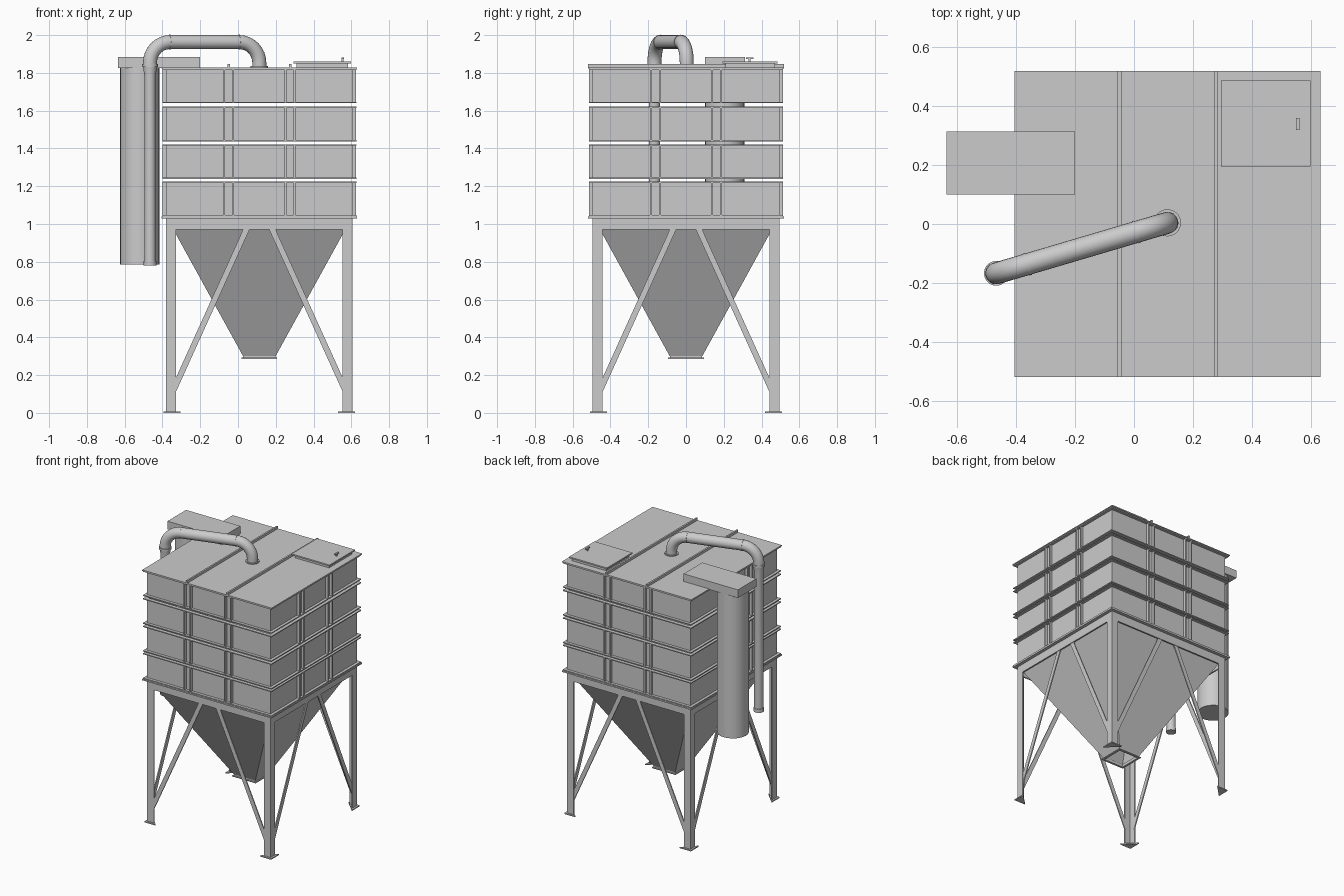
import bpy, bmesh
from math import pi, cos, sin
from mathutils import Vector, Matrix

if "Cube" in bpy.data.objects:
    bpy.data.objects.remove(bpy.data.objects["Cube"])

CX = 0.113                      # bin axis (x); everything square is built around it
TO_BIN = Matrix.Translation((CX, 0, 0))


def finish(name, bm, smooth=False):
    bmesh.ops.recalc_face_normals(bm, faces=bm.faces)
    me = bpy.data.meshes.new(name)
    bm.to_mesh(me)
    bm.free()
    ob = bpy.data.objects.new(name, me)
    bpy.context.collection.objects.link(ob)
    if smooth:
        bpy.context.view_layer.objects.active = ob
        ob.select_set(True)
        bpy.ops.object.shade_smooth_by_angle(angle=0.7)
        ob.select_set(False)
    return ob


def prism(name, pts, vec, turns=(0,), mat=TO_BIN):
    """Extrude a 3D polygon along vec; repeat by quarter turns about the bin axis."""
    vec = Vector(vec)
    for k in turns:
        bm = bmesh.new()
        a = [bm.verts.new(p) for p in pts]
        b = [bm.verts.new(Vector(p) + vec) for p in pts]
        bm.faces.new(a)
        bm.faces.new(b[::-1])
        for i in range(len(a)):
            j = (i + 1) % len(a)
            bm.faces.new((a[i], a[j], b[j], b[i]))
        bm.transform(mat @ Matrix.Rotation(k * pi / 2, 4, 'Z'))
        finish(name, bm)


def box(name, lo, hi, turns=(0,), mat=Matrix()):
    (x0, y0, z0), (x1, y1, z1) = lo, hi
    prism(name, [(x0, y0, z0), (x1, y0, z0), (x1, y1, z0), (x0, y1, z0)],
          (0, 0, z1 - z0), turns, mat)


def square_ring(name, profile):
    """Sweep a closed (half width, z) profile around the square bin."""
    bm = bmesh.new()
    rows = [[bm.verts.new((CX + sx * h, sy * h, z)) for h, z in profile]
            for sx, sy in ((-1, -1), (1, -1), (1, 1), (-1, 1))]
    n = len(profile)
    for c in range(4):
        r, s = rows[c], rows[(c + 1) % 4]
        for i in range(n):
            j = (i + 1) % n
            bm.faces.new((r[i], s[i], s[j], r[j]))
    finish(name, bm)


def tube(name, path, radii, sides=20):
    """Capped round tube through a path lying in one vertical plane."""
    bm = bmesh.new()
    path = [Vector(p) for p in path]
    flat = path[-1] - path[0]
    flat.z = 0
    side = Vector((-flat.y, flat.x, 0)).normalized() if flat.length > 1e-4 else Vector((0, 1, 0))
    rings = []
    for i, p in enumerate(path):
        t = (path[min(i + 1, len(path) - 1)] - path[max(i - 1, 0)]).normalized()
        up = t.cross(side)
        rings.append([bm.verts.new(p + radii[i] * (side * cos(a) + up * sin(a)))
                      for a in (2 * pi * k / sides for k in range(sides))])
    for r, s in zip(rings, rings[1:]):
        for k in range(sides):
            m = (k + 1) % sides
            bm.faces.new((r[k], r[m], s[m], s[k]))
    bm.faces.new(rings[0])
    bm.faces.new(rings[-1])
    finish(name, bm, True)


ALL = range(4)

# Four wall tiers, each flanged top and bottom, with paired vertical ribs
for z0, z1 in ((1.04, 1.225), (1.238, 1.422), (1.438, 1.622), (1.64, 1.822)):
    t = 0.007
    square_ring("wall_tier", [(0.514, z0), (0.514, z0 + t), (0.494, z0 + t), (0.494, z1 - t),
                              (0.514, z1 - t), (0.514, z1), (0.488, z1), (0.488, z0)])
    for c in (-0.162, 0.162):
        for u in (c - 0.024, c + 0.024):
            box("wall_rib", (u - 0.005, -0.513, z0 + t), (u + 0.005, -0.49, z1 - t), ALL, TO_BIN)

# Roof plate and its two seams
box("roof", (CX - 0.518, -0.518, 1.822), (CX + 0.518, 0.518, 1.829))
for x in (-0.049, 0.276):
    box("roof_seam", (x - 0.006, -0.518, 1.829), (x + 0.006, 0.518, 1.846))

# Base frame and hopper with outlet flange
square_ring("base_frame", [(0.494, 0.97), (0.494, 1.03), (0.518, 1.03), (0.518, 1.04),
                           (0.484, 1.04), (0.484, 0.97)])
square_ring("hopper", [(0.488, 1.03), (0.086, 0.30), (0.078, 0.30), (0.479, 1.03)])
square_ring("outlet_flange", [(0.086, 0.305), (0.086, 0.292), (0.094, 0.292), (0.094, 0.285),
                              (0.078, 0.285), (0.078, 0.305)])

# Angle-section legs, triangular feet and diagonal braces
h, w, t = 0.494, 0.053, 0.008
prism("leg", [(-h, -h, 0), (-h + w, -h, 0), (-h + w, -h + t, 0), (-h + t, -h + t, 0),
              (-h + t, -h + w, 0), (-h, -h + w, 0)], (0, 0, 1.03), ALL)
f = 0.507
prism("foot", [(-f, -f, 0), (-f + 0.09, -f, 0), (-f, -f + 0.09, 0)], (0, 0, 0.008), ALL)
for s in (-1, 1):
    prism("brace", [(s * 0.442, -0.49, 0.11), (s * 0.442, -0.49, 0.185),
                    (s * 0.104, -0.49, 0.93), (s * 0.085, -0.49, 0.975), (s * 0.05, -0.49, 0.975)],
          (0, 0.008, 0), ALL)

# Roof hatch with handle
box("hatch_curb", (0.31, 0.21, 1.829), (0.582, 0.47, 1.852))
box("hatch_lid", (0.294, 0.194, 1.850), (0.597, 0.485, 1.860))
box("hatch_handle_stem", (0.549, 0.332, 1.860), (0.559, 0.342, 1.876))
box("hatch_handle", (0.548, 0.318, 1.874), (0.560, 0.358, 1.882))

# Side filter drum and the box duct on top of it
tube("filter_drum", [(-0.52, 0.205, 0.785), (-0.52, 0.205, 1.826)], [0.105] * 2, 24)
box("top_duct", (-0.635, 0.10, 1.825), (-0.20, 0.313, 1.884))

# Overhead pipe: roof riser, two elbows and a level run
a, b = Vector((CX, 0.004, 0)), Vector((-0.466, -0.167, 0))
d = (b - a).normalized()
R, ZC, r = 0.11, 1.853, 0.037
steps = [i * pi / 16 for i in range(9)]
path = [a + Vector((0, 0, 1.825))]
path += [a + d * R * (1 - cos(q)) + Vector((0, 0, ZC + R * sin(q))) for q in steps]
path += [b - d * R * (1 - cos(q)) + Vector((0, 0, ZC + R * sin(q))) for q in reversed(steps)]
path += [b + Vector((0, 0, 1.835))]
tube("overhead_pipe", path, [r] * len(path))


def upright(name, p, levels):
    tube(name, [(p.x, p.y, z) for z, _ in levels], [q for _, q in levels])


# Collars, reducer, and the long downpipe
upright("roof_collar", a, [(1.828, 0.046), (1.836, 0.046)])
upright("elbow_collar", b, [(1.832, 0.042), (1.846, 0.042)])
upright("downpipe", b, [(1.835, 0.037), (1.785, 0.030), (0.80, 0.030)])
upright("downpipe_end", b, [(0.805, 0.034), (0.78, 0.034)])
for q in (path[9], path[10]):
    m = q.copy()
    tube("pipe_joint", [m - d * 0.004, m + d * 0.004], [0.039] * 2)
